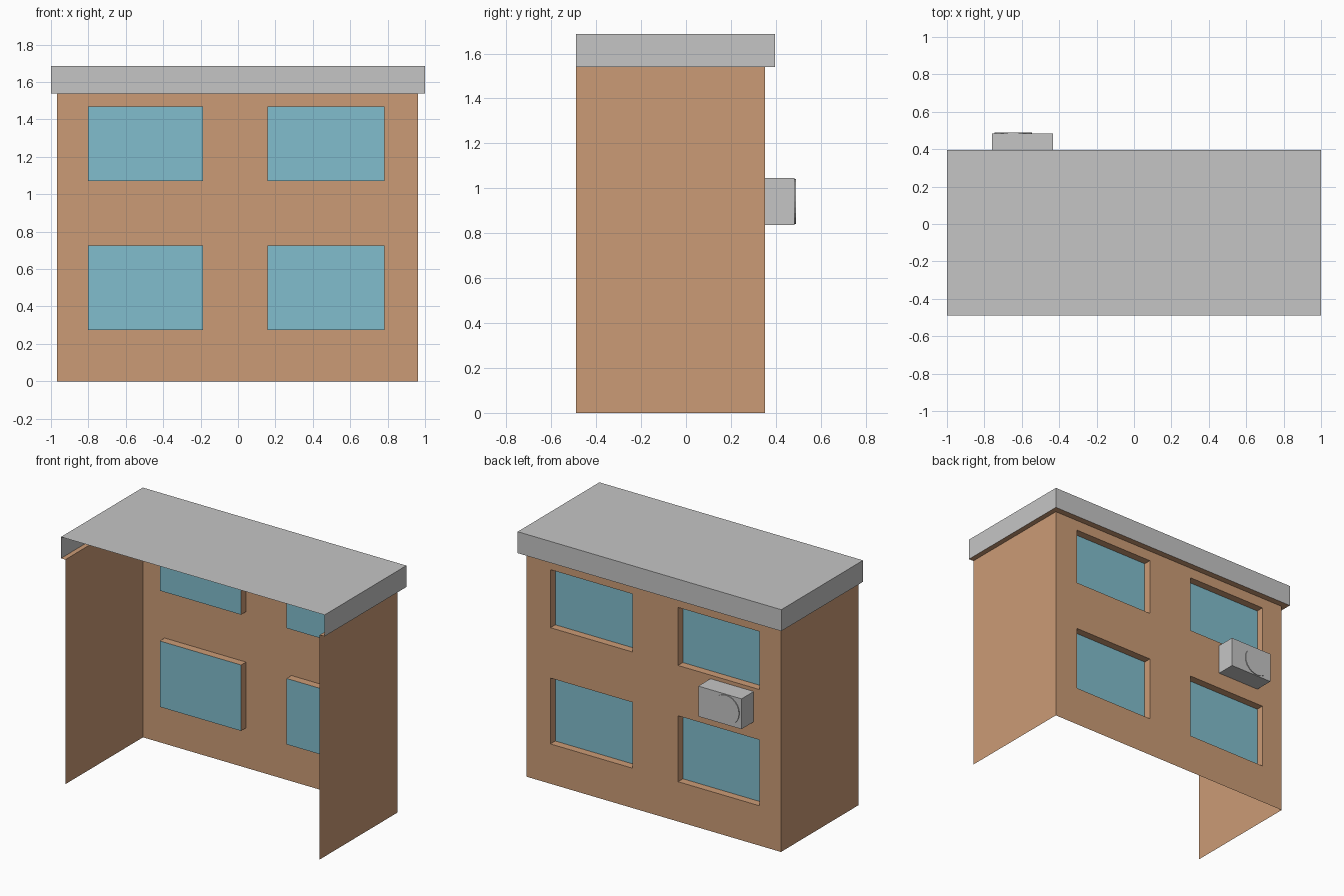
import bpy, bmesh, math
from mathutils import Matrix

if "Cube" in bpy.data.objects:
    bpy.data.objects.remove(bpy.data.objects["Cube"])


def material(name, rgb):
    m = bpy.data.materials.new(name)
    m.diffuse_color = (*rgb, 1)
    m.use_nodes = True
    m.node_tree.nodes["Principled BSDF"].inputs["Base Color"].default_value = m.diffuse_color
    return m


BRICK = material("tan_wall", (0.60, 0.33, 0.18))
GLASS = material("blue_glass", (0.22, 0.51, 0.61))
GREY = material("light_grey", (0.56, 0.56, 0.56))

X0, X1 = -0.967, 0.963          # wall sides
YF, YB = -0.49, 0.352           # open front edge, back wall
ZT, ZR = 1.54, 1.687            # wall top, roof top
RX, RY = 1.0, 0.396             # roof overhang extents
YG = YB - 0.053                 # recessed glass plane


def build(name, quads, mats):
    """Make an object from (corner list, material index) quads."""
    bm = bmesh.new()
    for pts, mi in quads:
        f = bm.faces.new([bm.verts.new(p) for p in pts])
        f.material_index = mi
    bmesh.ops.remove_doubles(bm, verts=bm.verts, dist=1e-5)
    me = bpy.data.meshes.new(name)
    bm.to_mesh(me)
    bm.free()
    for m in mats:
        me.materials.append(m)
    ob = bpy.data.objects.new(name, me)
    bpy.context.collection.objects.link(ob)
    return ob


def back_quad(a, b, c, d, y):
    """Quad in the xz plane facing +y."""
    return [(b, y, c), (a, y, c), (a, y, d), (b, y, d)]


# Back wall: grid of cells, window cells pushed inwards with jambs
xs = [X0, -0.803, -0.186, 0.159, 0.782, X1]
zs = [0, 0.273, 0.725, 1.07, 1.468, ZT]
wall, glass = [], []
for i in range(5):
    for j in range(5):
        a, b, c, d = xs[i], xs[i + 1], zs[j], zs[j + 1]
        if i % 2 and j % 2:
            outer = back_quad(a, b, c, d, YB)
            inner = back_quad(a, b, c, d, YG)
            glass.append((inner, 0))
            for k in range(4):
                n = (k + 1) % 4
                wall.append(([outer[k], outer[n], inner[n], inner[k]], 0))
        else:
            wall.append((back_quad(a, b, c, d, YB), 0))

# Side walls
wall.append(([(X0, YB, 0), (X0, YF, 0), (X0, YF, ZT), (X0, YB, ZT)], 0))
wall.append(([(X1, YF, 0), (X1, YB, 0), (X1, YB, ZT), (X1, YF, ZT)], 0))

# Ledge under the roof overhang
wall.append(([(X0, YF, ZT), (-RX, YF, ZT), (-RX, RY, ZT), (X0, YB, ZT)], 0))
wall.append(([(RX, YF, ZT), (X1, YF, ZT), (X1, YB, ZT), (RX, RY, ZT)], 0))
wall.append(([(X0, YB, ZT), (-RX, RY, ZT), (RX, RY, ZT), (X1, YB, ZT)], 0))
build("walls", wall, [BRICK])
build("window_panes", glass, [GLASS])

# Roof: top plus three sides, open at the front
build("roof", [
    ([(-RX, YF, ZR), (RX, YF, ZR), (RX, RY, ZR), (-RX, RY, ZR)], 0),
    ([(-RX, RY, ZT), (-RX, YF, ZT), (-RX, YF, ZR), (-RX, RY, ZR)], 0),
    ([(RX, YF, ZT), (RX, RY, ZT), (RX, RY, ZR), (RX, YF, ZR)], 0),
    (back_quad(-RX, RX, ZT, ZR, RY), 0),
], [GREY])

# Air conditioner casing, open where it meets the wall
a, b, c, d, y = -0.76, -0.432, 0.837, 1.045, 0.484
outer, inner = back_quad(a, b, c, d, y), back_quad(a, b, c, d, YB)
build("air_conditioner", [(outer, 0)] + [
    ([outer[k], inner[k], inner[(k + 1) % 4], outer[(k + 1) % 4]], 0)
    for k in range(4)], [GREY])

# Round fan cover on the casing
bm = bmesh.new()
bmesh.ops.create_cone(
    bm, cap_ends=True, segments=24, radius1=0.1, radius2=0.1, depth=0.006,
    matrix=Matrix.Translation((-0.645, 0.487, 0.941))
    @ Matrix.Rotation(math.radians(90), 4, 'X'))
me = bpy.data.meshes.new("fan_cover")
bm.to_mesh(me)
bm.free()
me.materials.append(GREY)
bpy.context.collection.objects.link(bpy.data.objects.new("fan_cover", me))
